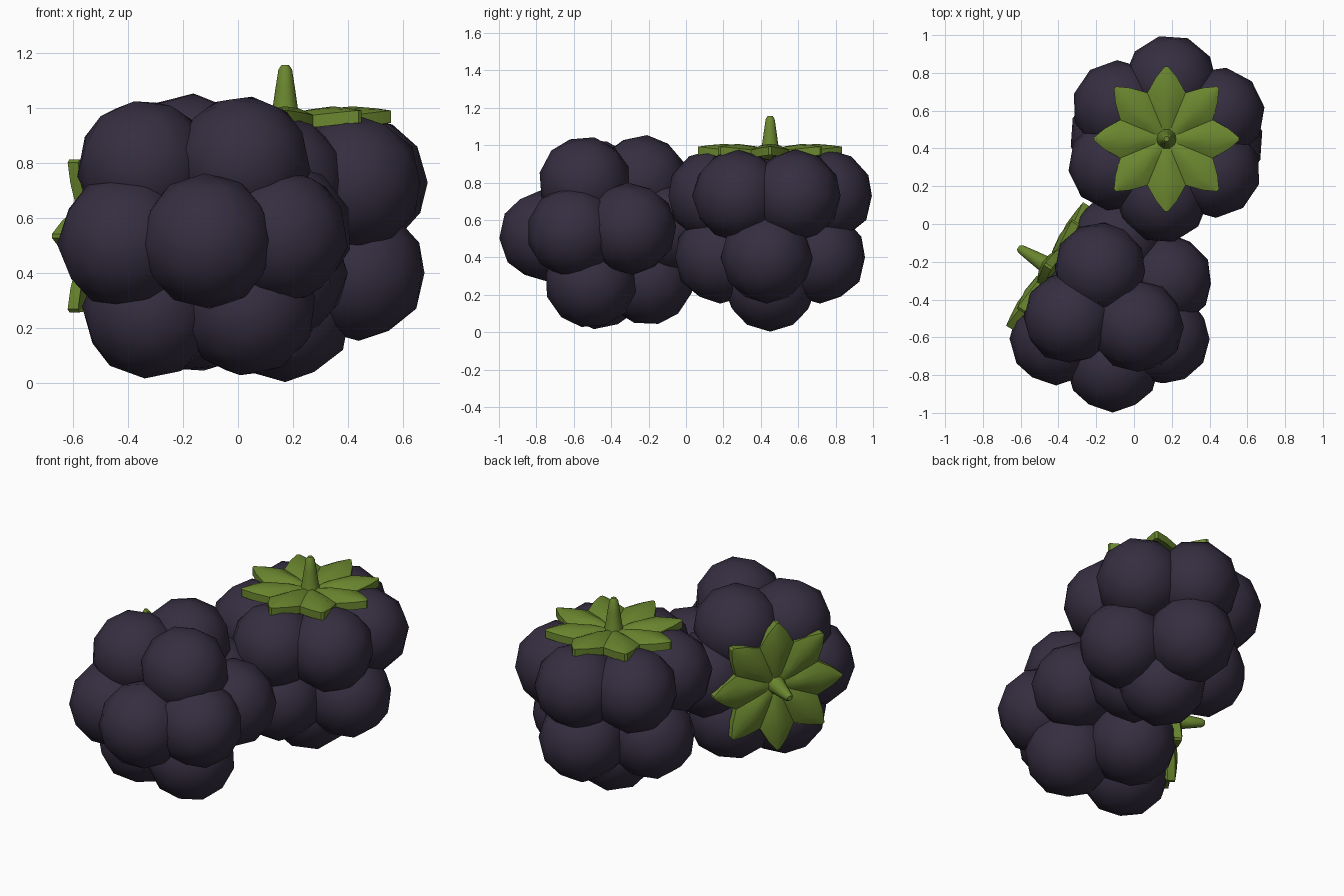
import bpy, bmesh, math
from mathutils import Matrix, Vector

if "Cube" in bpy.data.objects:
    bpy.data.objects.remove(bpy.data.objects["Cube"])

def material(name, rgb):
    m = bpy.data.materials.new(name)
    m.diffuse_color = (*rgb, 1)
    m.use_nodes = True
    m.node_tree.nodes["Principled BSDF"].inputs["Base Color"].default_value = m.diffuse_color
    return m

PURPLE = material("dark purple", (0.036, 0.027, 0.052))
GREEN = material("leaf green", (0.145, 0.24, 0.028))

def finish(bm, name, mat, frame, angle):
    mesh = bpy.data.meshes.new(name)
    bm.to_mesh(mesh)
    bm.free()
    ob = bpy.data.objects.new(name, mesh)
    bpy.context.collection.objects.link(ob)
    mesh.materials.append(mat)
    ob.matrix_world = frame
    bpy.ops.object.select_all(action='DESELECT')
    ob.select_set(True)
    bpy.context.view_layer.objects.active = ob
    bpy.ops.object.shade_smooth_by_angle(angle=math.radians(angle))
    return ob

# Fruit: an upper ring of six beads, a lower ring of four and one bead at the tip
def fruit(name, frame):
    bm = bmesh.new()
    def bead(ring, z, deg):
        m = (Matrix.Rotation(math.radians(deg), 4, 'Z')
             @ Matrix.Translation((ring, 0, z)))
        bmesh.ops.create_icosphere(bm, subdivisions=2, radius=0.247, matrix=m)
    for i in range(6):
        bead(0.305, 0.73, 26 + 60 * i)
    for i in range(4):
        bead(0.268, 0.40, -4 + 90 * i)
    bead(0, 0.25, 0)
    finish(bm, name, PURPLE, frame, 60)

# Leaf crown: eight arched petals; each row is (radius, half width, height, edge drop)
ROWS = [(0, 0, 0.965, 0), (0.12, 0.0497, 0.995, 0.018), (0.245, 0.1015, 1.007, 0.032),
        (0.328, 0.055, 1.0, 0.015), (0.385, 0.008, 0.992, 0)]

def crown(name, frame):
    bm = bmesh.new()
    for k in range(8):
        rot = Matrix.Rotation(k * math.pi / 4, 3, 'Z')
        grid = [[bm.verts.new(rot @ Vector((r, v * w, z - d * v * v)))
                 for v in (-1, -0.5, 0, 0.5, 1)] for r, w, z, d in ROWS]
        for a, b in zip(grid, grid[1:]):
            for j in range(4):
                bm.faces.new((a[j], b[j], b[j + 1], a[j + 1]))
    bmesh.ops.remove_doubles(bm, verts=bm.verts, dist=0.002)
    bmesh.ops.dissolve_degenerate(bm, edges=bm.edges, dist=0.0001)
    # straight-down thickness
    top = list(bm.faces)
    under = bmesh.ops.duplicate(bm, geom=list(bm.verts) + list(bm.edges) + top)
    low = [g for g in under["geom"] if isinstance(g, bmesh.types.BMVert)]
    bmesh.ops.translate(bm, verts=low, vec=(0, 0, -0.045))
    bmesh.ops.reverse_faces(bm, faces=[g for g in under["geom"] if isinstance(g, bmesh.types.BMFace)])
    rims = [e for e in bm.edges if e.is_boundary]
    bmesh.ops.bridge_loops(bm, edges=rims)
    bmesh.ops.recalc_face_normals(bm, faces=bm.faces)
    finish(bm, name, GREEN, frame, 32)

# Stem: tapered stalk with a rounded end
def stem(name, frame):
    bm = bmesh.new()
    prof = [(0.058, 0.95), (0.046, 1.0), (0.036, 1.07), (0.025, 1.14), (0.014, 1.157)]
    rings = [[bm.verts.new((r * math.cos(a * math.pi / 5), r * math.sin(a * math.pi / 5), z))
              for a in range(10)] for r, z in prof]
    for a, b in zip(rings, rings[1:]):
        for j in range(10):
            n = (j + 1) % 10
            bm.faces.new((a[j], a[n], b[n], b[j]))
    bm.faces.new(rings[-1])
    bm.faces.new(rings[0][::-1])
    finish(bm, name, GREEN, frame, 50)

# Upright berry, and a copy lying on its side with its crown facing back left
upright = Matrix.Translation((0.172, 0.45, 0))
axis = Vector((-0.85, 0.53, 0)).normalized()
x_dir = Vector((0, 0, 1))
turn = Matrix((x_dir, axis.cross(x_dir), axis)).transposed().to_4x4()
lying = Matrix.Translation(Vector((-0.463, -0.218, 0.535)) - 0.98 * axis) @ turn

for label, frame in (("upright", upright), ("lying", lying)):
    fruit(label + "_berry", frame)
    crown(label + "_leaf_crown", frame)
    stem(label + "_stem", frame)
